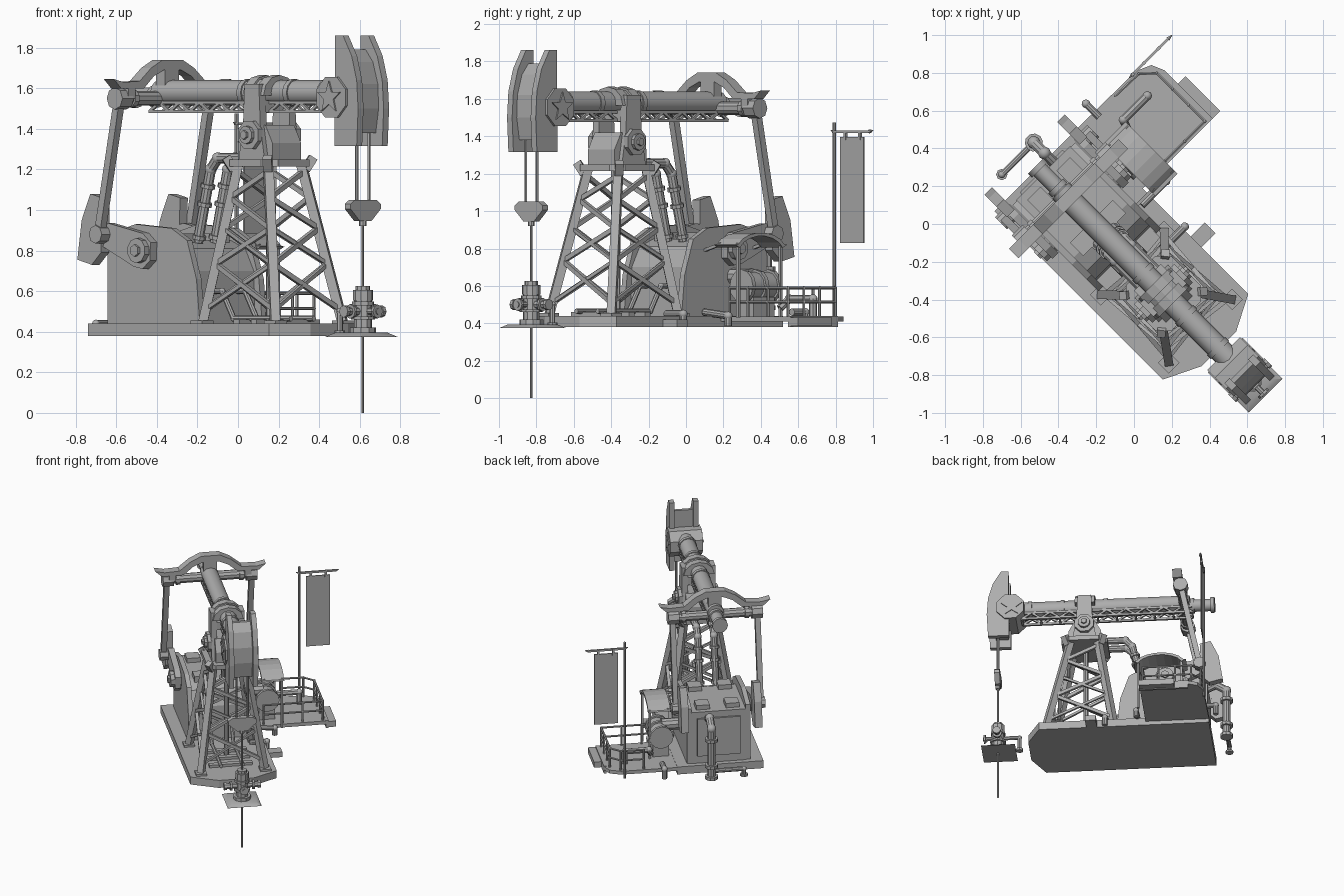
import bpy, bmesh, math
from mathutils import Vector, Matrix

# Machine frame: u runs along the beam to the head, w across it (beam at w = 0), z up.
# Every object is then turned -45 degrees and shifted onto the world grid.
S = (-1, 1)
steel = bpy.data.materials.new("dark_steel")
steel.diffuse_color = (.42, .42, .42, 1)


def done(name, bm, smooth=False):
    bmesh.ops.recalc_face_normals(bm, faces=bm.faces)
    me = bpy.data.meshes.new(name)
    bm.to_mesh(me)
    bm.free()
    me.materials.append(steel)
    ob = bpy.data.objects.new(name, me)
    bpy.context.collection.objects.link(ob)
    ob.rotation_euler.z = -math.pi / 4
    ob.location = (-0.106, -0.106, 0)
    if smooth:
        bpy.context.view_layer.objects.active = ob
        bpy.ops.object.select_all(action='DESELECT')
        ob.select_set(True)
        bpy.ops.object.shade_smooth_by_angle(angle=math.radians(35))


def prism(bm, pts, axis, a, b):
    """Extrude a 2D profile along u, w or z from a to b."""
    at = {'u': lambda p, t: (t, p[0], p[1]), 'w': lambda p, t: (p[0], t, p[1]),
          'z': lambda p, t: (p[0], p[1], t)}[axis]
    lo = [bm.verts.new(at(p, a)) for p in pts]
    hi = [bm.verts.new(at(p, b)) for p in pts]
    n = len(pts)
    bm.faces.new(lo)
    bm.faces.new(hi)
    for i in range(n):
        bm.faces.new((lo[i], lo[(i + 1) % n], hi[(i + 1) % n], hi[i]))


def box(bm, u, w, z):
    prism(bm, [(u[0], w[0]), (u[1], w[0]), (u[1], w[1]), (u[0], w[1])], 'z', *z)


def tube(bm, p, q, r, n=10, r2=None, turn=0):
    p, q = Vector(p), Vector(q)
    d = q - p
    m = Matrix.Translation((p + q) / 2) @ d.to_track_quat('Z', 'Y').to_matrix().to_4x4() @ Matrix.Rotation(turn, 4, 'Z')
    bmesh.ops.create_cone(bm, cap_ends=True, segments=n, radius1=r,
                          radius2=r if r2 is None else r2, depth=d.length, matrix=m)


def bar(bm, p, q, t):
    tube(bm, p, q, t * 0.707, 4, turn=math.pi / 4)


def pipe(bm, pts, r, n=10):
    for p, q in zip(pts, pts[1:]):
        tube(bm, p, q, r, n)
    for p in pts[1:-1]:
        bmesh.ops.create_uvsphere(bm, u_segments=n, v_segments=6, radius=r * 1.15, matrix=Matrix.Translation(p))


def ngon(c, r, n, turn=0):
    return [(c[0] + r * math.cos(turn + 2 * math.pi * i / n), c[1] + r * math.sin(turn + 2 * math.pi * i / n)) for i in range(n)]


# Skid base with raised rim and small box; thinner side platform with lip and step
bm = bmesh.new()
prism(bm, [(-.57, -.325), (.69, -.325), (.785, -.13), (.785, .13), (.69, .315), (-.57, .315)], 'z', .38, .44)
box(bm, (.26, .34), (.31, .42), (.38, .42))
done("skid_base", bm)
bm = bmesh.new()
prism(bm, [(-.57, .31), (-.1, .31), (-.1, .84), (-.46, .84), (-.53, .81), (-.565, .73)], 'z', .41, .437)
box(bm, (-.46, -.1), (.82, .84), (.38, .44))
box(bm, (-.36, -.1), (.84, .895), (.385, .43))
done("side_platform", bm)

# Tower legs with feet and zigzag braces
bm = bmesh.new()
low = [Vector((u, w, .43)) for u, w in ((.14, -.24), (.65, -.24), (.65, .235), (.14, .235))]
top = [Vector((u, w, 1.23)) for u, w in ((.27, -.115), (.475, -.115), (.475, .115), (.27, .115))]
for a, b in zip(low, top):
    bar(bm, a, b, .046)
    box(bm, (a.x - .04, a.x + .04), (a.y - .04, a.y + .04), (.43, .455))
done("tower_legs", bm)
bm = bmesh.new()
T = (.1, .38, .6, .79, .95)
for i in range(4):
    j = (i + 1) % 4
    L = [low[i].lerp(top[i], t) for t in T]
    R = [low[j].lerp(top[j], t) for t in T]
    for k in range(len(T) - 1):
        a, b = (L, R) if k % 2 else (R, L)
        bar(bm, a[k], b[k + 1], .024)
        if k < 2:
            bar(bm, b[k], a[k + 1], .018)
done("tower_braces", bm)

# Tower cap, bearing block, yoke plates, hubs and straps over the beam
bm = bmesh.new()
prism(bm, [(.2, -.11), (.26, -.17), (.48, -.17), (.54, -.11), (.54, .11), (.48, .17), (.26, .17), (.2, .11)], 'z', 1.215, 1.25)
prism(bm, [(.25, 1.25), (.49, 1.25), (.49, 1.33), (.44, 1.42), (.30, 1.42), (.25, 1.33)], 'w', -.1, .1)
for s in S:
    prism(bm, [(.28, 1.25), (.46, 1.25), (.43, 1.42), (.42, 1.62), (.32, 1.62), (.31, 1.42)], 'w', s * .08, s * .125)
    prism(bm, ngon((.37, 1.37), .075, 8, math.pi / 8), 'w', s * .12, s * .15)
    tube(bm, (.37, s * .15, 1.37), (.37, s * .17, 1.37), .045, 10)
    tube(bm, (.37, s * .17, 1.37), (.37, s * .185, 1.37), .022, 6)
    # corner lugs
    for u in (.25, .49):
        bar(bm, (u, s * .13, 1.2), (u + (u - .37) * .2, s * .16, 1.26), .045)
box(bm, (.32, .42), (-.11, .11), (1.48, .0 + 1.54))
arc = [(.115 * math.cos(a), 1.565 + .1 * math.sin(a)) for a in [math.pi * i / 6 for i in range(7)]]
for u in (.325, .415):
    prism(bm, arc, 'u', u - .028, u + .028)
prism(bm, [(p[0] * .9, 1.56 + (p[1] - 1.56) * .9) for p in arc], 'u', .33, .41)
done("saddle_bearing", bm)

# Walking beam with collars and lattice below
bm = bmesh.new()
tube(bm, (-.4, 0, 1.578), (.87, 0, 1.578), .062, 12)
tube(bm, (-.58, 0, 1.56), (-.3, 0, 1.56), .045, 12)
for u, z, r in ((-.57, 1.56, .058), (-.42, 1.56, .056), (.22, 1.578, .068), (.54, 1.578, .068), (.78, 1.578, .068)):
    tube(bm, (u - .015, 0, z), (u + .015, 0, z), r, 12)
done("walking_beam", bm, True)
bm = bmesh.new()
for s in S:
    w = s * .045
    bar(bm, (-.42, w, 1.53), (.84, w, 1.53), .016)
    bar(bm, (-.42, w, 1.485), (.84, w, 1.485), .016)
    for i in range(18):
        u = -.42 + i * .07
        z = (1.485, 1.53)
        bar(bm, (u, w, z[i % 2]), (u + .07, w, z[1 - i % 2]), .014)
for i in range(10):
    bar(bm, (-.42 + i * .14, -.045, 1.485), (-.42 + i * .14, .045, 1.485), .014)
done("beam_lattice", bm)

# Head mount with five-pointed emblem on each side
bm = bmesh.new()
star = [(.91 + r * math.sin(k * math.pi / 5), 1.555 + r * math.cos(k * math.pi / 5)) for k in range(10) for r in ((.082, .034)[k % 2],)]
prism(bm, ngon((.92, 1.555), .108, 8, math.pi / 8), 'w', -.122, .122)
for s in S:
    prism(bm, star, 'w', s * .115, s * .13)
done("head_mount", bm)

# Horse head: two side cheeks and a recessed curved face
bm = bmesh.new()
cheek = [(.93, 1.315), (1.085, 1.315), (1.095, 1.5), (1.085, 1.64), (1.05, 1.76), (.99, 1.86), (.935, 1.86)]
for s in S:
    prism(bm, cheek, 'w', s * .07, s * .108)
prism(bm, [(.945, 1.38), (1.04, 1.38), (1.06, 1.5), (1.055, 1.62), (1.02, 1.73), (.97, 1.79), (.945, 1.79)], 'w', -.075, .075)
done("horse_head", bm)

# Bridle cables, flat carrier and rod
bm = bmesh.new()
for s in S:
    tube(bm, (1.02, s * .042, 1.03), (1.02, s * .042, 1.42), .008, 6)
prism(bm, [(-.075, 1.05), (-.105, 1.03), (-.105, 1.005), (-.04, .945), (.04, .945), (.105, 1.005), (.105, 1.03), (.075, 1.05)], 'u', 1.0, 1.04)
tube(bm, (1.02, 0, .92), (1.02, 0, .95), .018, 8)
tube(bm, (1.02, 0, 0), (1.02, 0, 1.0), .007, 6)
done("bridle_and_rod", bm)

# Wellhead: sloped plate, stacked body, side valves, flow line
bm = bmesh.new()
tube(bm, (1.01, 0, .375), (1.01, 0, .395), .178, 4, .13, math.pi / 4)
for z0, z1, r in ((.39, .42, .065), (.42, .56, .045), (.46, .475, .06), (.53, .55, .055), (.555, .605, .05), (.605, .625, .036)):
    tube(bm, (1.02, 0, z0), (1.02, 0, z1), r, 10)
for s in S:
    tube(bm, (1.02, 0, .5), (1.02, s * .12, .5), .022, 8)
    tube(bm, (1.02, s * .075, .5), (1.02, s * .09, .5), .036, 8)
    tube(bm, (1.02, s * .115, .5), (1.02, s * .135, .5), .03, 8)
tube(bm, (1.02, 0, .5), (1.13, 0, .5), .016, 8)
tube(bm, (1.11, 0, .5), (1.125, 0, .5), .034, 8)
pipe(bm, [(1.02, 0, .5), (.86, 0, .5), (.86, 0, .39)], .015, 8)
tube(bm, (.86, 0, .385), (.86, 0, .405), .026, 8)
done("wellhead", bm, True)

# Gearbox housing: side plates, inner body, lids
bm = bmesh.new()
plate = [(-.525, .43), (.12, .43), (.095, .66), (.03, .85), (-.08, .91), (-.33, .93), (-.525, .88)]
for s in S:
    prism(bm, plate, 'w', s * .2, s * .235)
prism(bm, [(-.53, .43), (.07, .43), (.06, .7), (.0, .81), (-.1, .85), (-.53, .85)], 'w', -.205, .205)
for u in (-.44, -.12):
    for s in S:
        box(bm, (u - .05, u + .05), (s * .11 - .05, s * .11 + .05), (.84, .885))
box(bm, (-.545, -.525), (-.16, .16), (.5, .8))
done("gearbox_housing", bm)

# Cranks, counterweights, pitman arms
for s, side in ((-1, "left"), (1, "right")):
    bm = bmesh.new()
    prism(bm, [(-.53, .83), (-.54, .92), (-.47, .935), (-.23, .885), (-.175, .84), (-.18, .75), (-.23, .71), (-.29, .72)], 'w', s * .24, s * .285)
    tube(bm, (-.245, s * .23, .8), (-.245, s * .315, .8), .062, 10)
    tube(bm, (-.245, s * .31, .8), (-.245, s * .33, .8), .03, 6)
    prism(bm, [(-.58, 1.08), (-.5, 1.06), (-.505, .79), (-.57, .73), (-.67, .755), (-.64, .95)], 'w', s * .245, s * .3)
    done("crank_" + side, bm)
    bm = bmesh.new()
    bar(bm, (-.5, s * .315, .88), (-.36, s * .315, 1.55), .04)
    tube(bm, (-.5, s * .27, .88), (-.5, s * .345, .88), .045, 8)
    tube(bm, (-.36, s * .27, 1.55), (-.36, s * .35, 1.55), .055, 8)
    done("pitman_arm_" + side, bm)

# Equalizer shaft and arched crosspiece above
bm = bmesh.new()
tube(bm, (-.36, -.3, 1.55), (-.36, .3, 1.55), .036, 10)
for s in S:
    tube(bm, (-.36, s * .22, 1.55), (-.36, s * .25, 1.55), .046, 10)
half = [(.41, 1.645), (.34, 1.63), (.23, 1.635), (.15, 1.70), (.07, 1.74)]
under = [(.06, 1.69), (.13, 1.66), (.20, 1.60), (.36, 1.60)]
upper = half + [(-a, b) for a, b in half[::-1]]
lower = [(-a, b) for a, b in under[::-1]] + under
prism(bm, upper + lower, 'u', -.375, -.305)
box(bm, (-.37, -.31), (-.05, .05), (1.58, 1.7))
for s in S:
    box(bm, (-.37, -.31), (s * .28 - .025, s * .28 + .025), (1.55, 1.62))
done("equalizer", bm)

# Feed pipes from tower top to gearbox, rear exhaust and drain pipes
bm = bmesh.new()
for w in (-.06, .06):
    pipe(bm, [(.3, w, 1.255), (.07, w, 1.255), (.02, w, 1.2), (-.07, w, .84)], .026)
    for t in (.2, .45, .9):
        a = Vector((.02, w, 1.2)).lerp(Vector((-.07, w, .84)), t)
        tube(bm, a, a + Vector((-.005, 0, -.02)), .037, 10)
pipe(bm, [(-.5, .08, .78), (-.6, .08, .83), (-.68, .08, .78), (-.68, .08, .385)], .03)
for z in (.38, .47, .68):
    tube(bm, (-.68, .08, z), (-.68, .08, z + .025), .048, 10)
pipe(bm, [(-.68, .08, .44), (-.68, -.16, .44), (-.68, -.16, .39)], .017)
tube(bm, (-.68, -.16, .385), (-.68, -.16, .4), .03, 8)
for pts in ([(-.53, .42, .46), (-.63, .42, .46), (-.63, .42, .385)], [(-.04, .25, .46), (-.04, .43, .44), (-.04, .43, .385)],
            [(.2, .2, .45), (.2, .33, .45), (.2, .33, .385)]):
    pipe(bm, pts, .02)
for w in (-.08, .08):
    pipe(bm, [(.05, w, .6), (.12, w, .6), (.2, w, .465), (.6, w, .465)], .014, 8)
pipe(bm, [(.37, 0, .44), (.37, 0, 1.22)], .018, 8)
for u in (.3, .42, .54):
    box(bm, (u - .02, u + .02), (-.16, .16), (.435, .46))
done("pipework", bm, True)

# Motor under an arched canopy
bm = bmesh.new()
tube(bm, (-.38, .4, .6), (-.18, .4, .6), .075, 12)
for u in (-.38, -.28, -.18):
    tube(bm, (u - .012, .4, .6), (u + .012, .4, .6), .088, 12)
box(bm, (-.36, -.2), (.34, .46), (.43, .54))
tube(bm, (-.27, .2, .65), (-.27, .38, .65), .045, 10)
pipe(bm, [(-.38, .48, .48), (-.43, .5, .53), (-.43, .68, .53), (-.43, .68, .43)], .022, 8)
done("motor", bm, True)
bm = bmesh.new()
A = [math.radians(20 + 20 * i) for i in range(8)]
arch = [(-.22 + .185 * math.cos(a), .79 + .095 * math.sin(a)) for a in A]
prism(bm, [(-.025, .82)] + arch + [(-.415, .82)] + [(-.22 + (p[0] + .22) * .93, p[1] - .018) for p in arch[::-1]], 'w', .335, .5)
for u in (-.38, -.06):
    bar(bm, (u, .485, .43), (u, .485, .83), .016)
    bar(bm, (u, .23, .79), (u, .36, .825), .016)
done("motor_canopy", bm)

# Platform railing
bm = bmesh.new()
P = [(-.12, .36), (-.12, .5), (-.12, .65), (-.12, .8), (-.24, .8), (-.36, .8), (-.48, .8), (-.545, .73), (-.55, .56)]
for u, w in P:
    tube(bm, (u, w, .43), (u, w, .595), .008, 6)
for z in (.515, .59):
    pipe(bm, [(u, w, z) for u, w in P], .008, 6)
done("platform_railing", bm)

# Banner on a pole
bm = bmesh.new()
tube(bm, (-.565, .705, .38), (-.565, .705, 1.475), .01, 8)
bar(bm, (-.565, .695, 1.425), (-.565, .98, 1.425), .014)
tube(bm, (-.565, .97, 1.425), (-.565, 1.0, 1.432), .012, 6, .002)
tube(bm, (-.565, .705, 1.425), (-.565, .68, 1.432), .012, 6, .002)
for w in (.79, .9):
    bar(bm, (-.565, w, 1.38), (-.565, w, 1.43), .016)
done("banner_pole", bm)
bm = bmesh.new()
box(bm, (-.569, -.561), (.755, .93), (.83, 1.395))
done("banner", bm)
